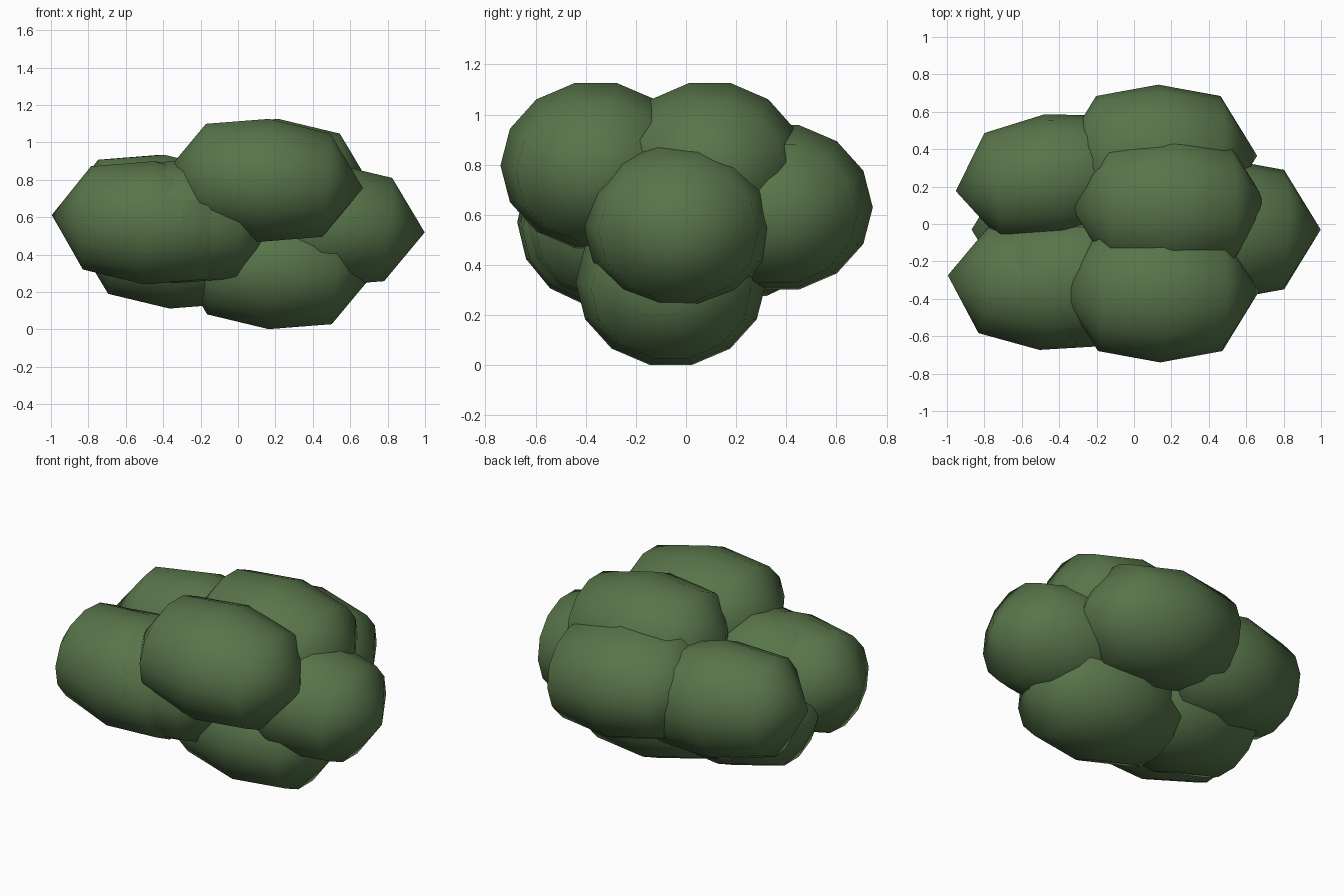
import bpy, bmesh, math
from mathutils import Euler, Vector

if "Cube" in bpy.data.objects:
    bpy.data.objects.remove(bpy.data.objects["Cube"])

leaf = bpy.data.materials.new("leaf_green")
leaf.diffuse_color = (0.098, 0.178, 0.069, 1)
leaf.use_nodes = True
leaf.node_tree.nodes["Principled BSDF"].inputs["Base Color"].default_value = leaf.diffuse_color

SIDES = 14
HALF_LEN, RAD_Y, RAD_Z = 0.53, 0.38, 0.338
RINGS = [(-0.63, 0.84), (0, 1), (0.63, 0.84)]   # position along x, relative radius


def clump(name, centre, ry=RAD_Y, tilt_y=4.5, tilt_z=0):
    """Coarse rounded leaf clump with its pointed poles along x."""
    bm = bmesh.new()
    rings = []
    for x, r in RINGS:
        ring = []
        for i in range(SIDES):
            a = 2 * math.pi * i / SIDES
            ring.append(bm.verts.new((x * HALF_LEN, r * ry * math.cos(a), r * RAD_Z * math.sin(a))))
        rings.append(ring)
    left = bm.verts.new((-HALF_LEN, 0, 0))
    right = bm.verts.new((HALF_LEN, 0, 0))
    for i in range(SIDES):
        j = (i + 1) % SIDES
        bm.faces.new((left, rings[0][j], rings[0][i]))
        for a, b in zip(rings, rings[1:]):
            bm.faces.new((a[i], a[j], b[j], b[i]))
        bm.faces.new((right, rings[-1][i], rings[-1][j]))
    bmesh.ops.recalc_face_normals(bm, faces=bm.faces)
    for f in bm.faces:
        f.smooth = True
    rot = Euler((0, math.radians(tilt_y), math.radians(tilt_z))).to_matrix()
    for v in bm.verts:
        v.co = rot @ v.co + Vector(centre)
    me = bpy.data.meshes.new(name)
    bm.to_mesh(me)
    bm.free()
    me.materials.append(leaf)
    bpy.context.collection.objects.link(bpy.data.objects.new(name, me))


# Lower clumps
clump("bottom_clump", (0.19, -0.06, 0.33))
clump("lower_left_clump", (-0.34, -0.03, 0.44))
# Middle clumps
clump("front_left_clump", (-0.47, -0.33, 0.57), 0.345, 4.5, -6)
clump("front_middle_clump", (-0.32, -0.30, 0.575), 0.36)
clump("back_left_clump", (-0.43, 0.25, 0.605), 0.34, 4.5, 8)
clump("right_clump", (0.47, -0.03, 0.56))
clump("back_clump", (0.13, 0.365, 0.63))
# Top clumps
clump("top_front_clump", (0.14, -0.36, 0.797))
clump("top_middle_clump", (0.19, 0.095, 0.797), 0.375)
